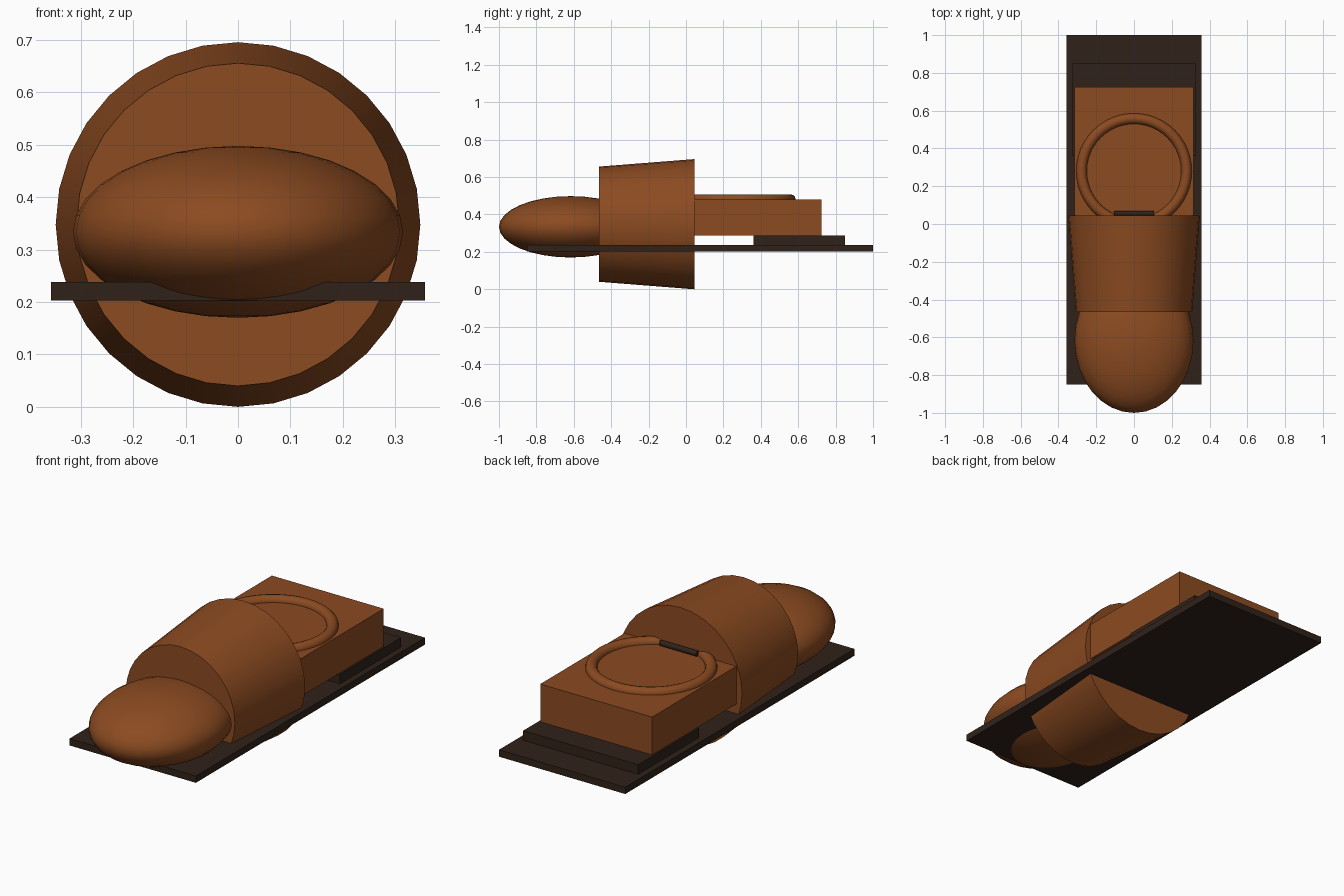
import bpy
import math

if "Cube" in bpy.data.objects:
    bpy.data.objects.remove(bpy.data.objects["Cube"])


def material(name, rgb):
    m = bpy.data.materials.new(name)
    m.diffuse_color = (*rgb, 1)
    m.use_nodes = True
    m.node_tree.nodes["Principled BSDF"].inputs["Base Color"].default_value = m.diffuse_color
    return m


leather = material("brown_leather", (0.26, 0.07, 0.015))
rubber = material("dark_rubber", (0.03, 0.016, 0.01))


def finish(name, mat, smooth=False):
    ob = bpy.context.object
    ob.name = name
    ob.data.materials.append(mat)
    bpy.ops.object.transform_apply(location=False, rotation=True, scale=True)
    if smooth:
        bpy.ops.object.shade_smooth_by_angle(angle=math.radians(40))
    return ob


def box(name, mat, lo, hi):
    bpy.ops.mesh.primitive_cube_add(
        size=1, location=[(a + b) / 2 for a, b in zip(lo, hi)])
    bpy.context.object.scale = [b - a for a, b in zip(lo, hi)]
    return finish(name, mat)


# Flat sole, heel block and rear upper
box("sole", rubber, (-0.357, -0.85, 0.203), (0.357, 1.0, 0.238))
box("heel", rubber, (-0.325, 0.36, 0.238), (0.325, 0.85, 0.287))
box("heel_counter", leather, (-0.316, 0.0, 0.287), (0.316, 0.725, 0.48))

# Toe cap: flattened ellipsoid
bpy.ops.mesh.primitive_uv_sphere_add(
    segments=32, ring_count=16, radius=1, location=(0, -0.617, 0.334))
bpy.context.object.scale = (0.315, 0.383, 0.164)
finish("toe_cap", leather, True)

# Mid section: tapered drum lying along y, wide end to the back
bpy.ops.mesh.primitive_cone_add(
    vertices=32, radius1=0.348, radius2=0.308, depth=0.51,
    location=(0, -0.21, 0.348), rotation=(math.pi / 2, 0, 0))
finish("vamp", leather, True)

# Padded ring around the opening
bpy.ops.mesh.primitive_torus_add(
    major_segments=48, minor_segments=12, major_radius=0.278,
    minor_radius=0.028, location=(0, 0.28, 0.48))
finish("collar", leather, True)

# Lace peeking out behind the mid section
bpy.ops.mesh.primitive_cylinder_add(
    vertices=12, radius=0.014, depth=0.21,
    location=(0, 0.056, 0.492), rotation=(0, math.pi / 2, 0))
finish("lace", rubber, True)
